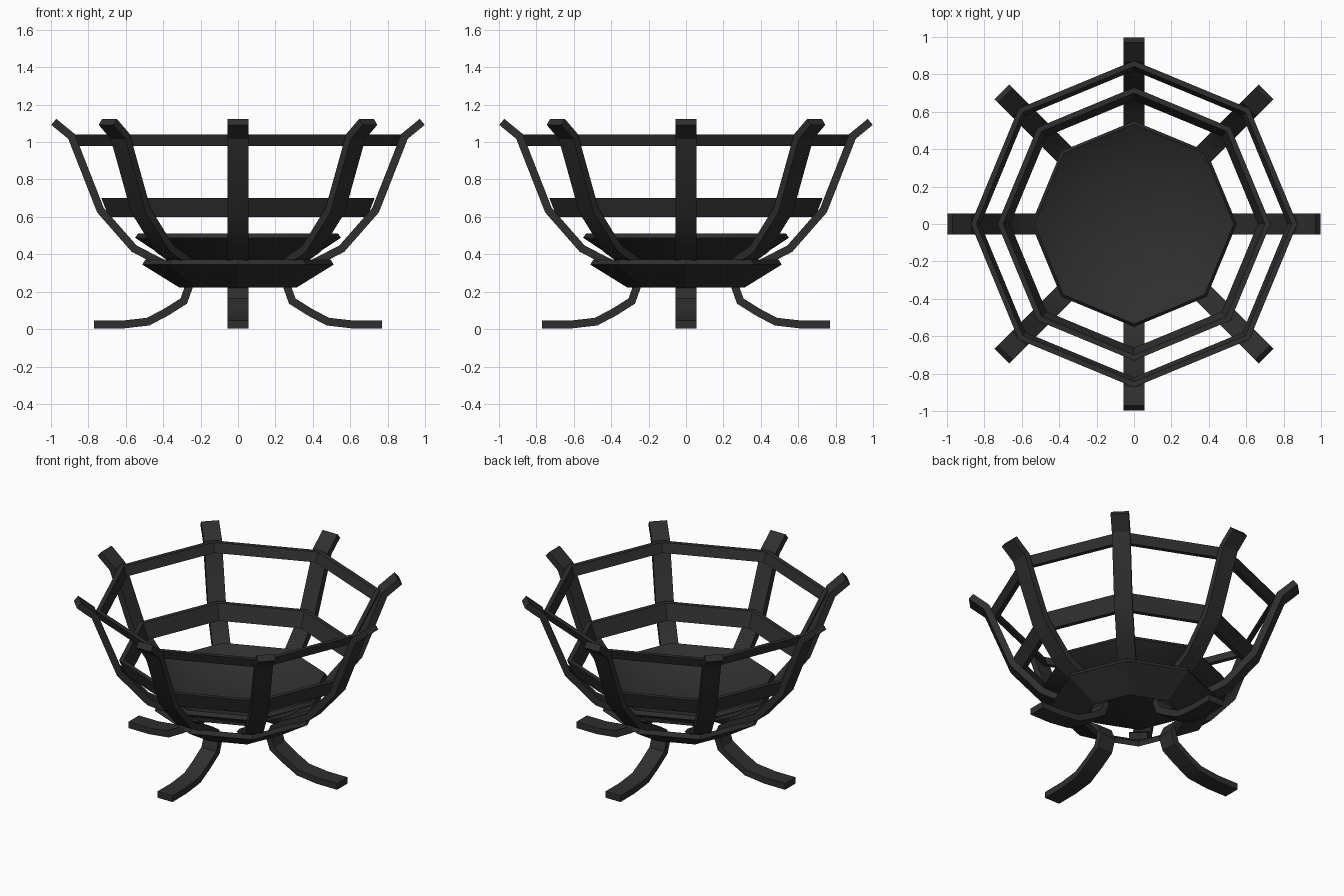
import bpy
import math
from mathutils import Vector

if "Cube" in bpy.data.objects:
    bpy.data.objects.remove(bpy.data.objects["Cube"])

iron = bpy.data.materials.new("black_iron")
iron.diffuse_color = (0.028, 0.028, 0.028, 1)
iron.use_nodes = True
iron.node_tree.nodes["Principled BSDF"].inputs["Base Color"].default_value = iron.diffuse_color


def make(name, verts, faces, smooth_angle=None):
    me = bpy.data.meshes.new(name)
    me.from_pydata(verts, [], faces)
    me.materials.append(iron)
    ob = bpy.data.objects.new(name, me)
    bpy.context.collection.objects.link(ob)
    if smooth_angle:
        bpy.ops.object.select_all(action='DESELECT')
        ob.select_set(True)
        bpy.context.view_layer.objects.active = ob
        bpy.ops.object.shade_smooth_by_angle(angle=math.radians(smooth_angle))
    return ob


def strip(name, path, angle, width=0.11, thick=0.042):
    """Flat bar following an (r, z) path, turned about z."""
    pts = [Vector(p) for p in path]
    ca, sa = math.cos(angle), math.sin(angle)
    verts, faces = [], []
    for i, p in enumerate(pts):
        a = (p - pts[i - 1]).normalized() if i else None
        b = (pts[i + 1] - p).normalized() if i < len(pts) - 1 else None
        t = ((a or b) + (b or a)).normalized()
        n = Vector((-t.y, t.x))
        h = thick / 2
        if a and b:
            h /= max(0.5, n.dot(Vector((-a.y, a.x))))
        for s, w in ((1, -1), (1, 1), (-1, 1), (-1, -1)):
            q = p + n * h * s
            y = w * width / 2
            verts.append((q.x * ca - y * sa, q.x * sa + y * ca, q.y))
    last = len(pts) - 1
    for i in range(last):
        for k in range(4):
            j = (k + 1) % 4
            faces.append((i * 4 + k, i * 4 + j, i * 4 + 4 + j, i * 4 + 4 + k))
    faces += [(3, 2, 1, 0), tuple(last * 4 + k for k in range(4))]
    return make(name, verts, faces, 25)


def lathe8(name, prof, closed=True, smooth_angle=None):
    """Octagonal sweep of an (r, z) section, corners on the axes."""
    n = len(prof)
    verts = [(r * math.cos(k * math.pi / 4), r * math.sin(k * math.pi / 4), z)
             for k in range(8) for r, z in prof]
    faces = []
    for k in range(8):
        m = (k + 1) % 8
        for i in range(n if closed else n - 1):
            j = (i + 1) % n
            faces.append((k * n + i, m * n + i, m * n + j, k * n + j))
    if not closed:  # cap both ends of the section
        faces.append(tuple(k * n for k in reversed(range(8))))
        faces.append(tuple(k * n + n - 1 for k in range(8)))
    return make(name, verts, faces, smooth_angle)


# Ribs: every second one bends back outward into a leg
rib = [(0.985, 1.108), (0.89, 1.03), (0.735, 0.635), (0.555, 0.43),
       (0.37, 0.335), (0.295, 0.285)]
leg = [(0.265, 0.22), (0.29, 0.15), (0.38, 0.093), (0.48, 0.04),
       (0.62, 0.024), (0.77, 0.024)]
for k in range(8):
    if k % 2:
        strip("short_rib", rib, k * math.pi / 4)
    else:
        strip("rib_with_leg", rib + leg, k * math.pi / 4)

# Hoops inside the ribs
lathe8("top_hoop", [(0.85, 0.98), (0.873, 1.04), (0.843, 1.04), (0.82, 0.98)])
lathe8("middle_hoop", [(0.692, 0.60), (0.73, 0.70), (0.70, 0.70), (0.662, 0.60)])

# Open sloping collar under the ribs
lathe8("lower_collar", [(0.313, 0.222), (0.512, 0.345), (0.495, 0.372), (0.297, 0.249)])

# Fire tray resting on the ribs
lathe8("fire_tray", [(0.37, 0.37), (0.55, 0.488), (0.534, 0.512), (0.36, 0.398)],
       closed=False, smooth_angle=40)
